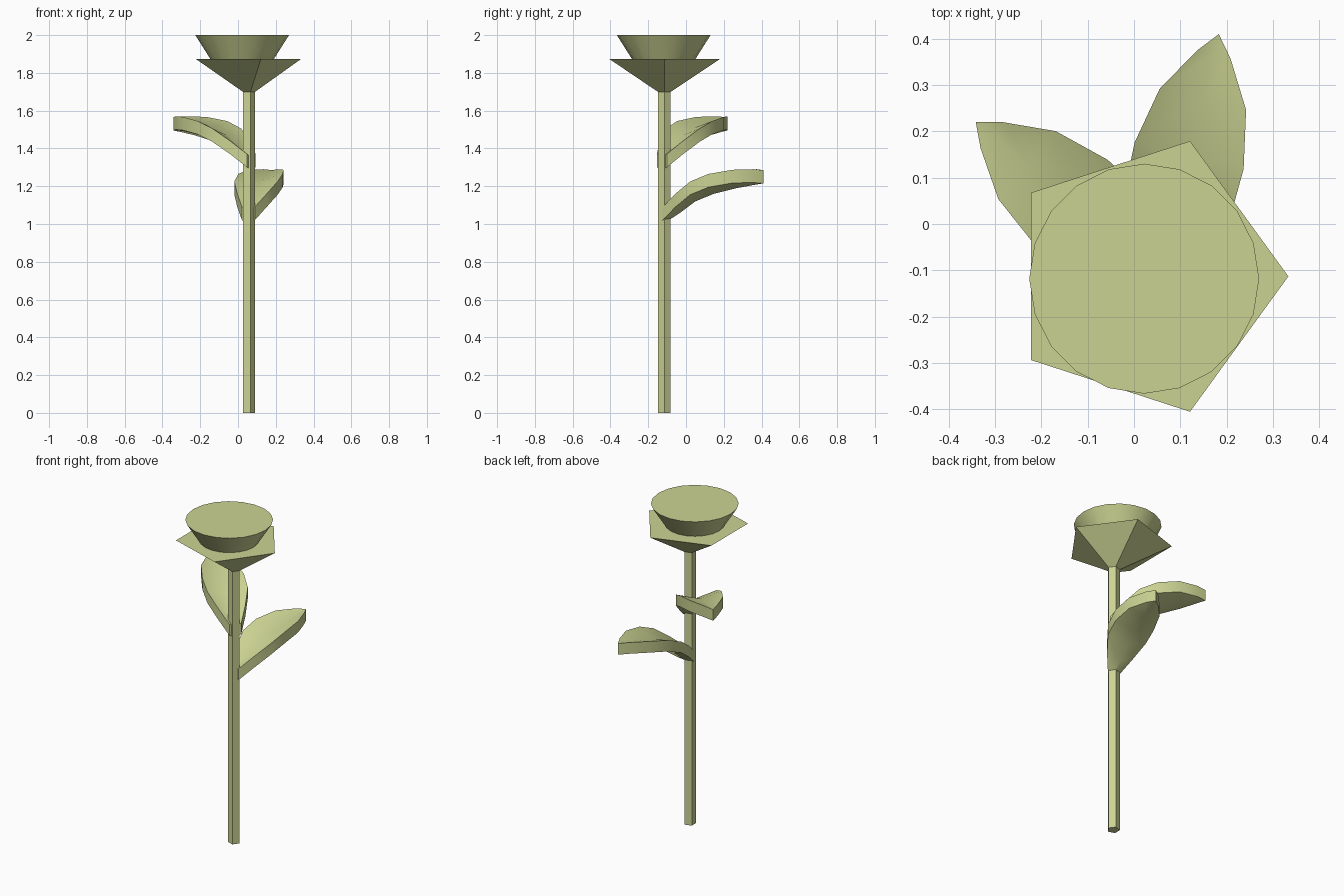
import bpy, bmesh, math

if "Cube" in bpy.data.objects:
    bpy.data.objects.remove(bpy.data.objects["Cube"])

green = bpy.data.materials.new("pale_olive")
green.diffuse_color = (0.60, 0.65, 0.29, 1)
green.use_nodes = True
green.node_tree.nodes["Principled BSDF"].inputs["Base Color"].default_value = green.diffuse_color


def finish(name, bm, smooth=None):
    bmesh.ops.recalc_face_normals(bm, faces=bm.faces)
    mesh = bpy.data.meshes.new(name)
    bm.to_mesh(mesh)
    bm.free()
    mesh.materials.append(green)
    ob = bpy.data.objects.new(name, mesh)
    bpy.context.collection.objects.link(ob)
    if smooth:
        bpy.ops.object.select_all(action='DESELECT')
        ob.select_set(True)
        bpy.context.view_layer.objects.active = ob
        bpy.ops.object.shade_smooth_by_angle(angle=math.radians(smooth))
    return ob


def loft(name, sides, rings, smooth=None):
    """Capped loft through rings of (x, y, z, radius)."""
    bm = bmesh.new()
    loops = []
    for x, y, z, r in rings:
        loops.append([bm.verts.new((x + r * math.cos(a), y + r * math.sin(a), z))
                      for a in (i * math.tau / sides for i in range(sides))])
    for lo, hi in zip(loops, loops[1:]):
        for i in range(sides):
            j = (i + 1) % sides
            bm.faces.new((lo[i], lo[j], hi[j], hi[i]))
    bm.faces.new(loops[0])
    bm.faces.new(loops[-1])
    return finish(name, bm, smooth)


# leaf stations: distance along, half width, rim height, midrib height
LEAF = [(0, .035, .09, .075), (.08, .08, .16, .125), (.17, .118, .225, .19),
        (.27, .121, .265, .23), (.395, .096, .287, .26), (.495, .037, .29, .278)]
TIP = (.54, .285)
THICK = .07


def leaf(name, origin, angle):
    bm = bmesh.new()
    c, s = math.cos(angle), math.sin(angle)

    def vert(u, v, z):
        return bm.verts.new((origin[0] + u * c - v * s, origin[1] + u * s + v * c, origin[2] + z))

    def row(drop):
        rows = [[vert(u, w, e - drop), vert(u, 0, m - drop), vert(u, -w, e - drop)]
                for u, w, e, m in LEAF]
        return rows, vert(TIP[0], 0, TIP[1] - drop)

    top, tt = row(0)
    bot, bt = row(THICK)
    for rows, tip in ((top, tt), (bot, bt)):
        for a, b in zip(rows, rows[1:]):
            for k in (0, 1):
                bm.faces.new((a[k], a[k + 1], b[k + 1], b[k]))
        for k in (0, 1):
            bm.faces.new((rows[-1][k], rows[-1][k + 1], tip))
    # rim wall all the way round
    def outline(rows, tip):
        return [r[0] for r in rows] + [tip] + [r[2] for r in reversed(rows)] + [rows[0][1]]
    a, b = outline(top, tt), outline(bot, bt)
    for i in range(len(a)):
        j = (i + 1) % len(a)
        bm.faces.new((a[i], a[j], b[j], b[i]))
    return finish(name, bm, 40)


# five-sided stem and flared calyx, round flower head
loft("stem", 5, [(.055, -.115, 0, .036), (.055, -.115, 1.70, .036)])
loft("calyx", 5, [(.055, -.115, 1.70, .036), (.026, -.113, 1.873, .307)])
loft("flower_head", 20, [(.022, -.118, 1.87, .166), (.022, -.118, 2.0, .248)], 30)

# two leaves
leaf("lower_leaf", (.055, -.115, 1.0), math.radians(76.3))
leaf("upper_leaf", (.071, -.128, 1.28), math.radians(139.8))
